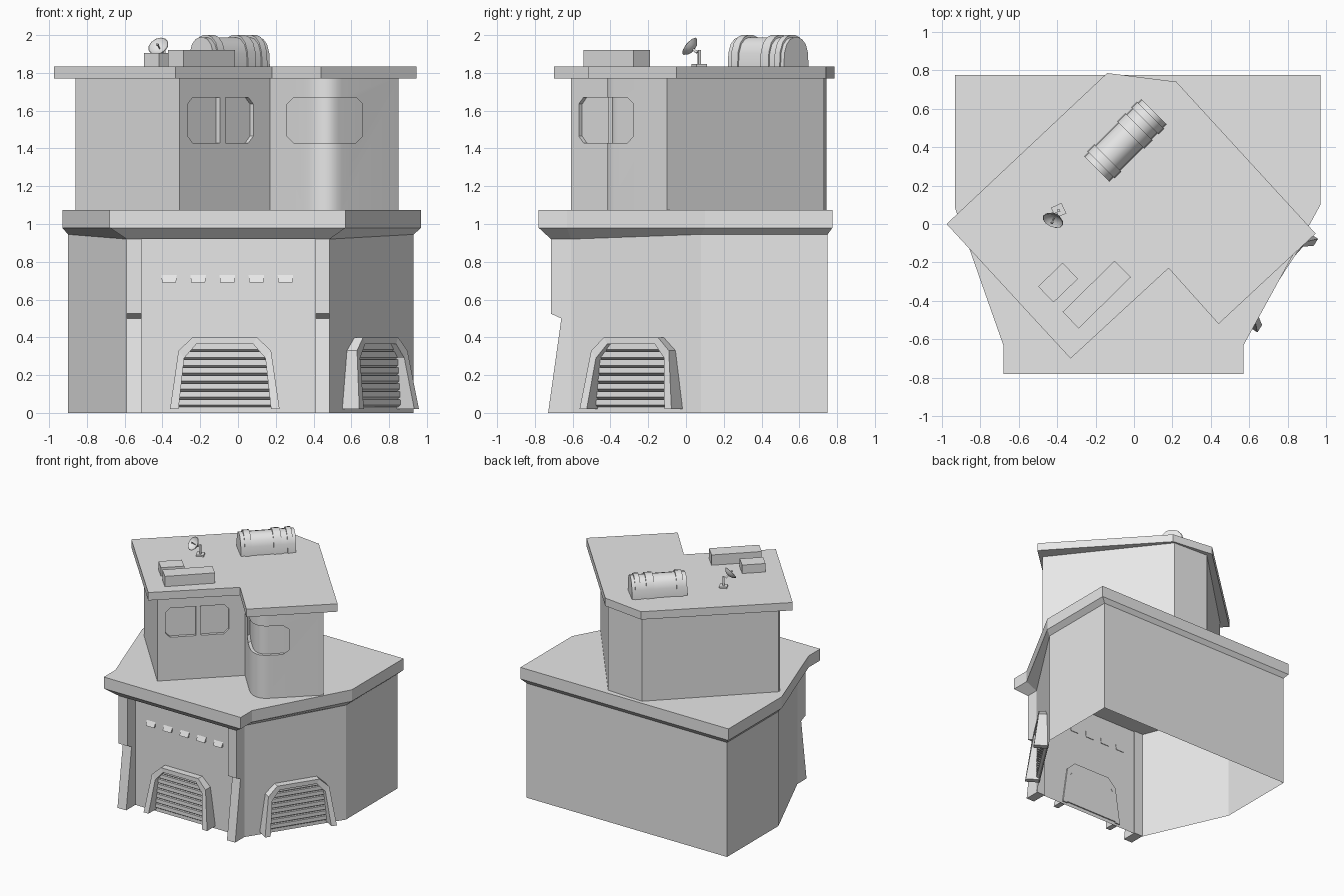
import bpy, bmesh, math
from mathutils import Matrix, Vector

if "Cube" in bpy.data.objects:
    bpy.data.objects.remove(bpy.data.objects["Cube"])

grey = bpy.data.materials.new("plain_grey")
grey.use_nodes = True
grey.diffuse_color = (0.8, 0.8, 0.8, 1)
grey.node_tree.nodes["Principled BSDF"].inputs["Base Color"].default_value = (0.8, 0.8, 0.8, 1)


def loft(name, rings, caps=(True, True), matrix=Matrix(), smooth=False):
    """Skin a row of equal-length point rings into one object."""
    bm = bmesh.new()
    rows = [[bm.verts.new(matrix @ Vector(p)) for p in ring] for ring in rings]
    for a, b in zip(rows, rows[1:]):
        for i in range(len(a)):
            j = (i + 1) % len(a)
            bm.faces.new((a[i], a[j], b[j], b[i]))
    for wanted, row in zip(caps, (rows[0], rows[-1])):
        if wanted:
            bm.faces.new(row)
    bmesh.ops.recalc_face_normals(bm, faces=bm.faces)
    mesh = bpy.data.meshes.new(name)
    bm.to_mesh(mesh)
    bm.free()
    obj = bpy.data.objects.new(name, mesh)
    bpy.context.collection.objects.link(obj)
    mesh.materials.append(grey)
    if smooth:
        activate(obj)
        bpy.ops.object.shade_smooth_by_angle(angle=math.radians(30))
    return obj


def activate(obj):
    bpy.ops.object.select_all(action='DESELECT')
    obj.select_set(True)
    bpy.context.view_layer.objects.active = obj


def prism(name, outline, z0, z1, **kw):
    return loft(name, [[(x, y, z) for x, y in outline] for z in (z0, z1)], **kw)


def box(name, size, matrix):
    """Box standing on its local origin."""
    x, y, z = size[0] / 2, size[1] / 2, size[2]
    return prism(name, [(-x, -y), (x, -y), (x, y), (-x, y)], 0, z, matrix=matrix)


def place(x, y, z, degrees=0):
    return Matrix.Translation((x, y, z)) @ Matrix.Rotation(math.radians(degrees), 4, 'Z')


def inset(outline, d):
    """Offset a counter-clockwise outline inward."""
    pts = [Vector(p) for p in outline]
    result = []
    for i, p in enumerate(pts):
        a = (p - pts[i - 1]).normalized()
        b = (pts[(i + 1) % len(pts)] - p).normalized()
        na, nb = Vector((-a.y, a.x)), Vector((-b.y, b.x))
        result.append(p + (na + nb) * d / (1 + na.dot(nb)))
    return [tuple(p) for p in result]


# Ground floor, open underneath
walls = [(-.90, .75), (-.90, .08), (-.59, -.61), (.485, -.61), (.93, .08), (.93, .75)]
prism("ground_floor_walls", walls, 0, 0.95, caps=(False, False))

# Terrace slab with a tapered underside
edge = [(-.93, .775), (-.93, .08), (-.68, -.63), (-.68, -.78),
        (.57, -.78), (.57, -.63), (.97, .10), (.97, .775)]
under = walls[:3] + [(-.59, -.715), (.485, -.715)] + walls[3:]
loft("terrace_slab", [[(x, y, 1.075) for x, y in edge], [(x, y, 0.98) for x, y in edge],
                      [(x, y, 0.945 if y > 0 else 0.92) for x, y in under]])

# Stepped front buttresses
buttress = [(-.60, 0), (-.73, 0), (-.66, .50), (-.715, .525), (-.715, .93), (-.60, .93)]
for side, x0, x1 in (("right", -.59, -.51), ("left", .41, .485)):
    loft("buttress_" + side, [[(x, y, z) for y, z in buttress] for x in (x0, x1)])

# Louvres above the front door
for i in range(5):
    x = -.365 + .154 * i
    loft("louvre_%d" % (i + 1),
         [[(x + s * .042, -.605, .74), (x + s * .037, -.63, .69), (x + s * .037, -.605, .69)]
          for s in (-1, 1)])

# Garage doors: arched frame and slats
outer = [(.29, .02), (.245, .33), (.17, .40)]
inner = [(.245, .02), (.215, .29), (.15, .365)]


def mirrored(half):
    return [(-x, z) for x, z in half] + half[::-1]


def garage(name, matrix):
    rings = []
    for (ox, oz), (ix, iz) in zip(mirrored(outer), mirrored(inner)):
        depth = .11 - .14 * oz
        rings.append([(ox, .01, oz), (ox, -depth, oz), (ix, -depth, iz), (ix, .01, iz)])
    loft(name + "_frame", rings, matrix=matrix)
    count, step = 8, .042

    def half_width(z):
        (x0, z0), (x1, z1), (x2, z2) = inner
        if z < z1:
            return x0 + (x1 - x0) * (z - z0) / (z1 - z0)
        return x1 + (x2 - x1) * (z - z1) / (z2 - z1)

    for i in range(count):
        low = .03 + i * step
        lip, high = low + .012, low + step
        section = [(.01, low), (-.004, low), (-.022, lip), (-.022, high), (.01, high)]
        loft("%s_slat_%d" % (name, i + 1),
             [[(s * half_width(z), y, z) for y, z in section] for s in (-1, 1)], matrix=matrix)


garage("front_garage", place(-.07, -.61, 0))
garage("side_garage", place(.71, -.262, 0, 57))

# Tower with a rounded corner
start, control, end = Vector((.34, -.34)), Vector((.455, -.468)), Vector((.55, -.38))
curve = []
for i in range(9):
    t = i / 8
    curve.append(tuple(start * (1 - t) ** 2 + control * 2 * t * (1 - t) + end * t * t))
tower_outline = [(-.86, .02), (-.86, 0), (-.31, -.61), (.17, -.15)] + curve + \
    [(.85, -.10), (.20, .73), (-.12, .745)]
tower = prism("tower_walls", tower_outline, 1.06, 1.78)
prism("tower_window_panes", inset(tower_outline, .025), 1.2, 1.76, smooth=True)


def cut_window(width, matrix):
    w, h, c = width / 2, .12, .035
    shape = [(-w, c - h), (c - w, -h), (w - c, -h), (w, c - h),
             (w, h - c), (w - c, h), (c - w, h), (-w, h - c)]
    cutter = loft("window_cutter", [[(x, y, z) for x, z in shape] for y in (-.2, .16)],
                  matrix=matrix)
    cutter.hide_render = True
    activate(tower)
    mod = tower.modifiers.new("window", 'BOOLEAN')
    mod.operation, mod.solver, mod.object = 'DIFFERENCE', 'EXACT', cutter
    bpy.ops.object.modifier_apply(modifier=mod.name)
    bpy.data.objects.remove(cutter)


cut_window(.48, place(-.092, -.402, 1.55, 43.8))
cut_window(.40, place(.46, -.34, 1.55))
activate(tower)
bpy.ops.object.shade_smooth_by_angle(angle=math.radians(30))
box("window_mullion", (.04, .03, .24), place(-.092, -.387, 1.43, 43.8))

# Roof slab
roof = [(-.975, 0), (-.33, -.70), (.18, -.23), (.44, -.52), (.945, -.05), (.22, .74), (-.14, .785)]
prism("roof_slab", roof, 1.77, 1.835)

# Rooftop boxes
box("small_roof_box", (.177, .115, .07), place(-.395, -.305, 1.835, 44))
box("long_roof_box", (.38, .12, .085), place(-.194, -.367, 1.835, 44.5))

# Arched tank with raised bands
arch = mirrored([(.092, 0), (.088, .07), (.072, .115), (.045, .143), (.015, .153)])
tank_at = place(-.045, .435, 1.835, 45)
for name, x0, x1, scale in (("tank", -.21, .21, 1), ("tank_band_1", -.18, -.13, 1.08),
                            ("tank_band_2", .04, .10, 1.08), ("tank_band_3", .145, .185, 1.08)):
    loft(name, [[(x, y * scale, z * scale) for y, z in arch] for x in (x0, x1)],
         matrix=tank_at, smooth=True)

# Satellite dish on a stand
box("dish_base", (.06, .06, .012), place(-.392, .07, 1.835, 25))
box("dish_post", (.014, .014, .08), place(-.392, .07, 1.84, 25))
facing = Vector((-.33, -.72, .6)).to_track_quat('Z', 'Y').to_matrix().to_4x4()
dish_at = Matrix.Translation((-.418, .026, 1.935)) @ facing


def disc(radius, z):
    return [(radius * math.cos(k * math.pi / 6), radius * math.sin(k * math.pi / 6), z)
            for k in range(12)]


loft("dish_bowl", [disc(.012, -.018), disc(.038, -.010), disc(.057, .010),
                   disc(.054, .012), disc(.036, -.004), disc(.010, -.011)],
     matrix=dish_at, smooth=True)
loft("dish_feed", [disc(.003, -.012), disc(.003, .022), disc(.007, .022), disc(.007, .03)],
     matrix=dish_at)
loft("dish_arm", [disc(.007, -.045), disc(.007, -.014)], matrix=dish_at)
